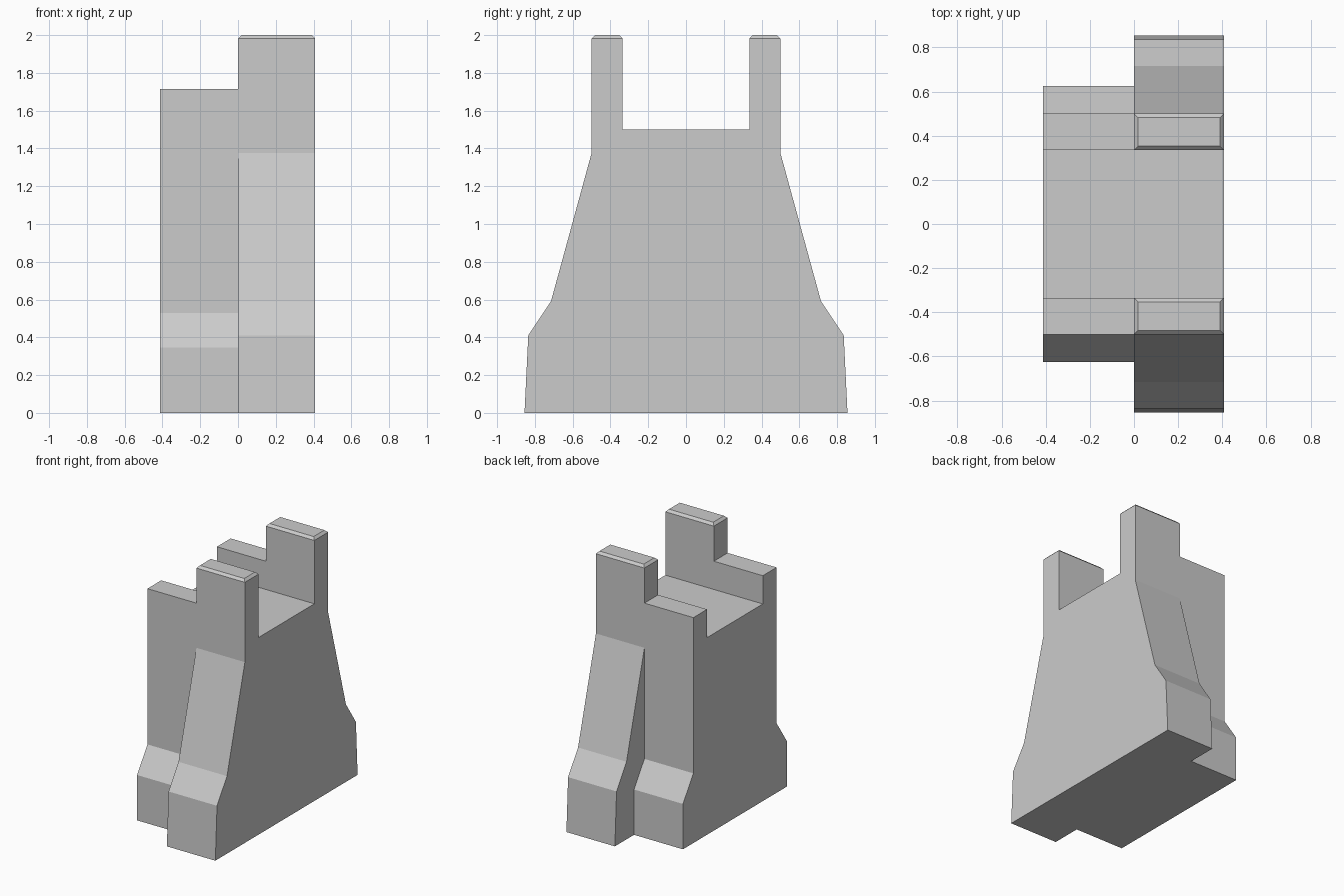
import bpy, bmesh

if "Cube" in bpy.data.objects:
    bpy.data.objects.remove(bpy.data.objects["Cube"])

FLOOR, INNER = 1.5, 0.335


def slab(name, outer, x0, x1, chamfer=0.0):
    """Extrude a mirrored (y, z) outline with a top notch from x0 to x1."""
    half = outer + [(INNER, outer[-1][1]), (INNER, FLOOR)]
    outline = half + [(-y, z) for y, z in reversed(half)]
    bm = bmesh.new()
    face = bm.faces.new([bm.verts.new((x0, y, z)) for y, z in outline])
    ext = bmesh.ops.extrude_face_region(bm, geom=[face], use_keep_orig=True)
    for v in ext["geom"]:
        if isinstance(v, bmesh.types.BMVert):
            v.co.x = x1
    bmesh.ops.recalc_face_normals(bm, faces=bm.faces)
    if chamfer:
        top = outer[-1][1]
        edges = [e for e in bm.edges if all(abs(v.co.z - top) < 1e-4 for v in e.verts)]
        bmesh.ops.bevel(bm, geom=edges, offset=chamfer, offset_type='OFFSET',
                        segments=1, profile=0.5, affect='EDGES')
    mesh = bpy.data.meshes.new(name)
    bm.to_mesh(mesh)
    bm.free()
    ob = bpy.data.objects.new(name, mesh)
    bpy.context.collection.objects.link(ob)
    return ob


# Wide half with sloped flanks and chamfered posts
body = slab("notched_pedestal",
            [(0.855, 0), (0.835, 0.41), (0.715, 0.59), (0.5, 1.375), (0.5, 2.0)],
            0.0, 0.408, 0.018)

# Narrow half with a small foot and lower posts
narrow = slab("narrow_half",
              [(0.625, 0), (0.625, 0.345), (0.5, 0.53), (0.5, 1.715)],
              -0.412, 0.0)

# Merge the halves into one solid
mod = body.modifiers.new("join_halves", 'BOOLEAN')
mod.operation = 'UNION'
mod.solver = 'EXACT'
mod.object = narrow
bpy.context.view_layer.objects.active = body
bpy.ops.object.modifier_apply(modifier=mod.name)
bpy.data.objects.remove(narrow)
